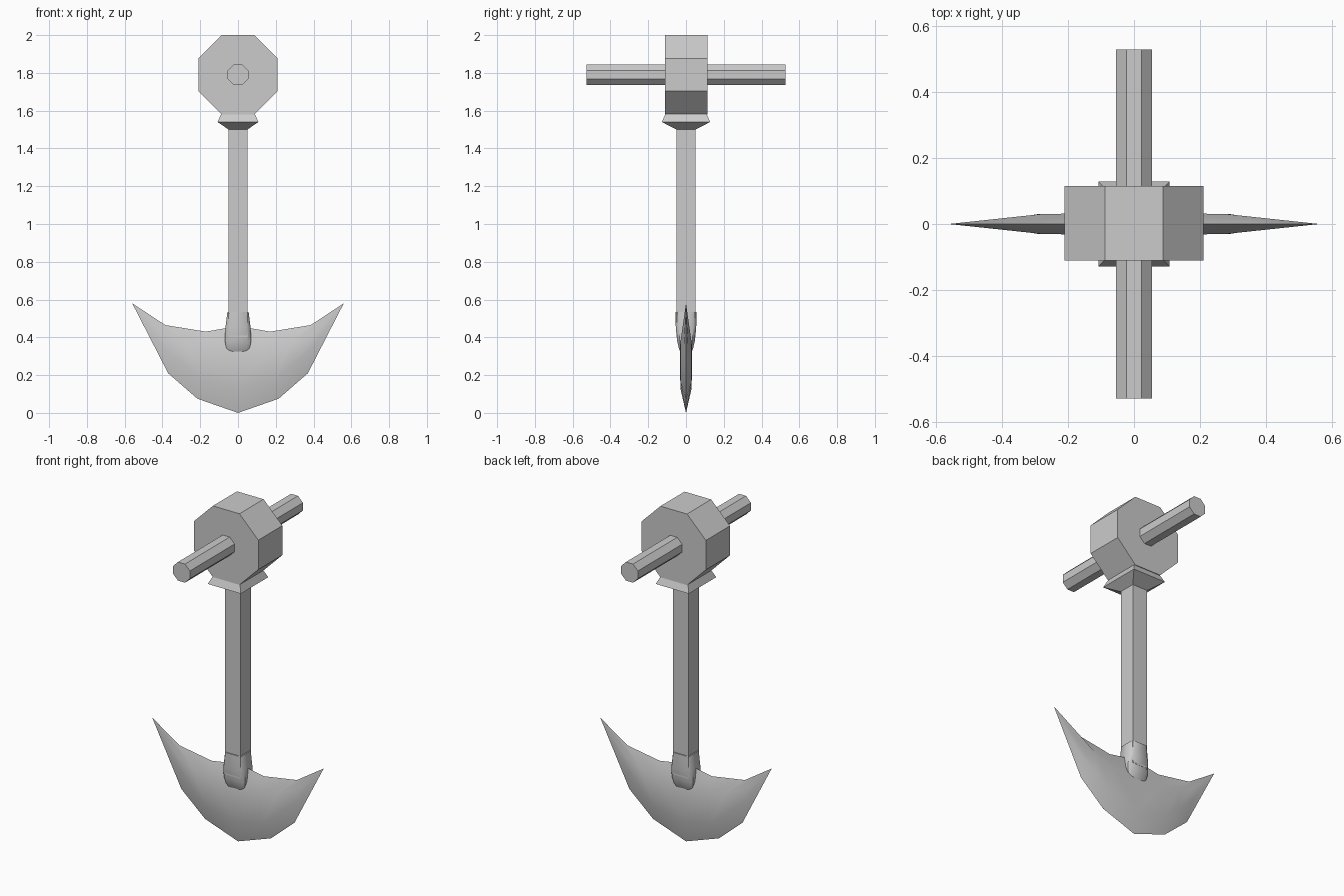
import bpy, bmesh, math

if "Cube" in bpy.data.objects:
    bpy.data.objects.remove(bpy.data.objects["Cube"])


def finish(name, bm):
    mesh = bpy.data.meshes.new(name)
    bmesh.ops.recalc_face_normals(bm, faces=bm.faces)
    bm.to_mesh(mesh)
    bm.free()
    ob = bpy.data.objects.new(name, mesh)
    bpy.context.collection.objects.link(ob)
    bpy.ops.object.select_all(action='DESELECT')
    bpy.context.view_layer.objects.active = ob
    ob.select_set(True)
    return ob


def octagon_bar(name, apothem, length, z, y=0):
    bpy.ops.mesh.primitive_cylinder_add(
        vertices=8, radius=apothem / math.cos(math.pi / 8), depth=length,
        location=(0, y, z), rotation=(math.pi / 2, math.pi / 8, 0))
    bpy.context.object.name = name


def loft(name, sections, chamfer=0.0):
    """Stack rectangular sections (half x, half y, z), optionally with cut corners."""
    bm = bmesh.new()
    rings = []
    for hx, hy, z in sections:
        pts = []
        for sx, sy in ((1, 1), (-1, 1), (-1, -1), (1, -1)):
            if chamfer:
                pair = [(sx * hx, sy * hy * (1 - chamfer)), (sx * hx * (1 - chamfer), sy * hy)]
                pts += pair if sx * sy > 0 else pair[::-1]
            else:
                pts.append((sx * hx, sy * hy))
        rings.append([bm.verts.new((x, y, z)) for x, y in pts])
    n = len(rings[0])
    for a, b in zip(rings, rings[1:]):
        for i in range(n):
            bm.faces.new((a[i], a[(i + 1) % n], b[(i + 1) % n], b[i]))
    bm.faces.new(rings[0][::-1])
    bm.faces.new(rings[-1])
    return finish(name, bm)


# Octagonal head and cross bar
octagon_bar("head", 0.21, 0.225, 1.79, 0.002)
octagon_bar("cross_bar", 0.055, 1.055, 1.79)

# Flared collar and square shank
loft("collar", [(0.05, 0.05, 1.5), (0.108, 0.128, 1.54), (0.088, 0.108, 1.585)])
loft("shank", [(0.05, 0.05, 0.40), (0.05, 0.05, 1.51)])

# Rounded socket joining shank to blade
loft("socket", [(0.045, 0.022, 0.31), (0.06, 0.036, 0.335), (0.07, 0.047, 0.38),
                (0.067, 0.054, 0.45), (0.056, 0.056, 0.535)], 0.3)
bpy.ops.object.shade_smooth_by_angle(angle=math.radians(50))

# Crescent blade: one quarter as stations from outer edge to inner edge, then mirrored
stations = [
    [(0, 0, 0), (0, 0.03, 0.13), (0, 0.032, 0.32), (0, 0, 0.46)],
    [(0.215, 0, 0.075), (0.19, 0.03, 0.17), (0.16, 0.032, 0.34), (0.17, 0, 0.43)],
    [(0.37, 0, 0.21), (0.29, 0.03, 0.26), (0.28, 0.03, 0.37), (0.385, 0, 0.465)],
    [(0.56, 0, 0.58), (0.40, 0.012, 0.35), (0.40, 0.012, 0.42), (0.56, 0, 0.58)],
]
bm = bmesh.new()
grid = [[bm.verts.new((x, -y, z)) for x, y, z in row] for row in stations]
for a, b in zip(grid, grid[1:]):
    for i in range(3):
        bm.faces.new((a[i], b[i], b[i + 1], a[i + 1]))
bm.faces.new((grid[3][0], grid[3][2], grid[3][1]))
bmesh.ops.remove_doubles(bm, verts=bm.verts, dist=0.0005)
blade = finish("blade", bm)
# Make the open quarter face outward before mirroring
if sum(p.normal.y * p.area for p in blade.data.polygons) > 0:
    blade.data.flip_normals()
mirror = blade.modifiers.new("mirror", 'MIRROR')
mirror.use_axis = (True, True, False)
bpy.ops.object.modifier_apply(modifier=mirror.name)
bpy.ops.object.shade_smooth_by_angle(angle=math.radians(70))
